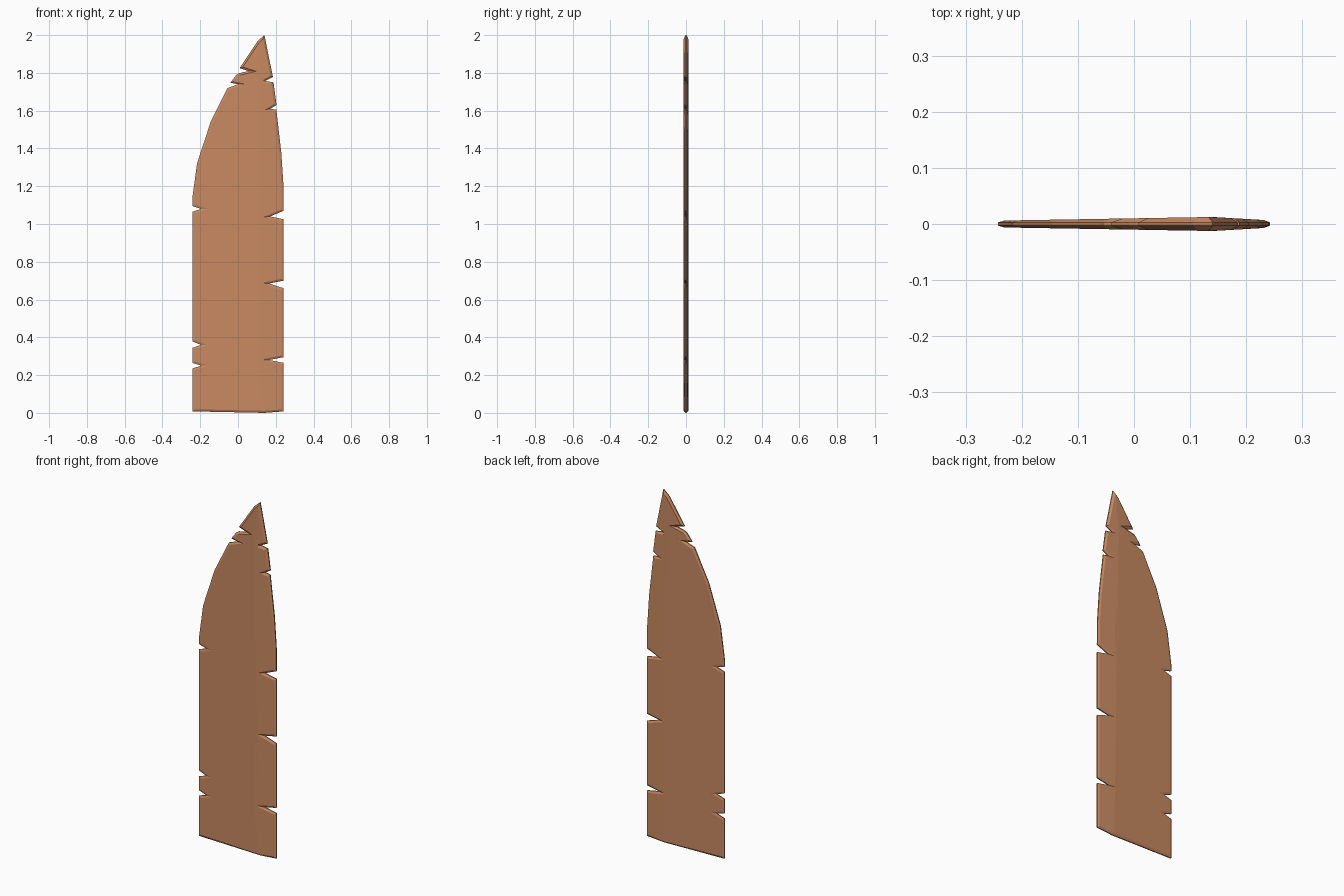
import bpy, bmesh

if "Cube" in bpy.data.objects:
    bpy.data.objects.remove(bpy.data.objects["Cube"])

RIDGE_X = 0.14      # line where the blade is thickest
HALF = 0.242        # half width
RIM = 0.003         # half thickness at the outer edge
INSET = 0.011       # width of the edge chamfer


def notch(side, z0, z1, depth_x, zm):
    """Three points of a V cut in the straight side, listed from z0 to z1."""
    return [(side, z0), (depth_x, zm), (side, z1)]


# Outline in x, z: bottom, up the right side, tip, down the left side
L, R = -HALF, HALF
outline = [(L, 0.008), (RIDGE_X, 0.0), (R, 0.008)]
outline += notch(R, 0.265, 0.295, 0.165, 0.28)
outline += notch(R, 0.66, 0.70, 0.165, 0.685)
outline += notch(R, 1.025, 1.07, 0.17, 1.04)
outline += [(0.241, 1.20), (0.229, 1.38), (0.203, 1.605), (0.172, 1.61), (0.204, 1.63),
            (0.188, 1.75), (0.144, 1.757), (0.185, 1.778)]
tip_index = len(outline)
outline += [(RIDGE_X, 2.0), (0.105, 1.97), (0.008, 1.825), (0.055, 1.81), (0.005, 1.798),
            (-0.008, 1.79), (-0.04, 1.748), (0.0, 1.74), (-0.055, 1.72),
            (-0.145, 1.54), (-0.217, 1.32), (L, 1.135)]
outline += notch(L, 1.095, 1.065, -0.195, 1.08)
outline += notch(L, 0.378, 0.345, -0.195, 0.36)
outline += notch(L, 0.265, 0.235, -0.195, 0.25)


def half_thickness(x):
    """Thickness tapers from the ridge toward both edges."""
    if x < RIDGE_X:
        return 0.006 + 0.0065 * (x - L) / (RIDGE_X - L)
    return 0.0125 - 0.006 * (x - RIDGE_X) / (R - RIDGE_X)


# Flat plate split along the ridge, then extruded to a thin slab
bm = bmesh.new()
verts = [bm.verts.new((x, -RIM, z)) for x, z in outline]
face = bm.faces.new(verts)
bmesh.utils.face_split(face, verts[1], verts[tip_index])
ext = bmesh.ops.extrude_face_region(bm, geom=bm.faces[:], use_keep_orig=True)
for v in [g for g in ext["geom"] if isinstance(g, bmesh.types.BMVert)]:
    v.co.y = RIM
bmesh.ops.recalc_face_normals(bm, faces=bm.faces[:])

# Chamfered rim: inset each broad side and push it out to the ridge profile
for sign in (-1, 1):
    side = [f for f in bm.faces if all(abs(v.co.y - sign * RIM) < 1e-6 for v in f.verts)]
    bmesh.ops.inset_region(bm, faces=side, thickness=INSET, use_even_offset=True,
                           use_boundary=True)
    for v in {v for f in side for v in f.verts}:
        v.co.y = sign * half_thickness(v.co.x)
bmesh.ops.recalc_face_normals(bm, faces=bm.faces[:])

mesh = bpy.data.meshes.new("notched_blade")
bm.to_mesh(mesh)
bm.free()
blade = bpy.data.objects.new("notched_blade", mesh)
bpy.context.collection.objects.link(blade)

copper = bpy.data.materials.new("copper_brown")
copper.diffuse_color = (0.584, 0.254, 0.122, 1)
copper.use_nodes = True
copper.node_tree.nodes["Principled BSDF"].inputs["Base Color"].default_value = copper.diffuse_color
mesh.materials.append(copper)
